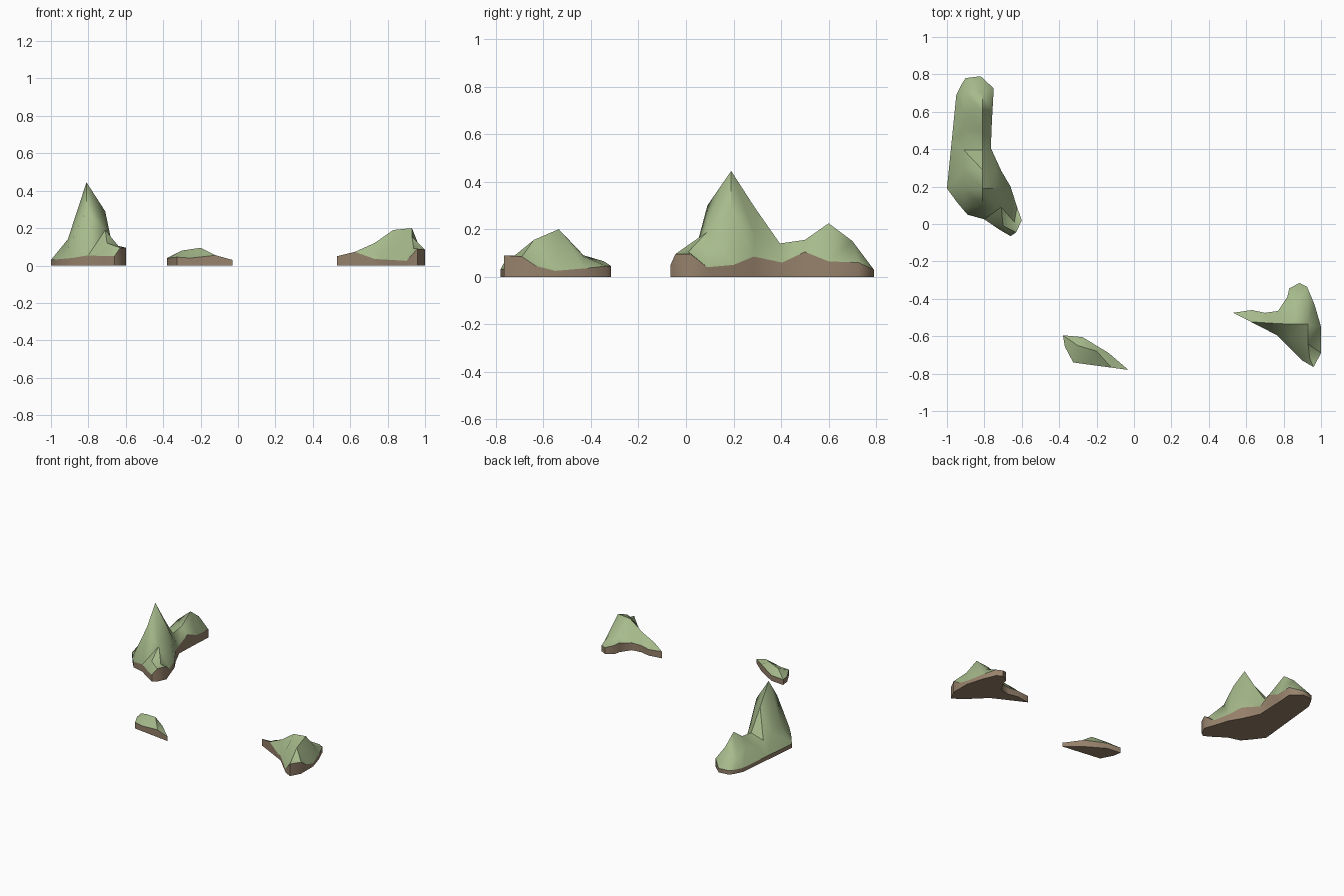
import bpy, bmesh
from mathutils import Vector
from mathutils.geometry import delaunay_2d_cdt


def material(name, rgb):
    m = bpy.data.materials.new(name)
    m.diffuse_color = (*rgb, 1)
    return m


GRASS = material("grass green", (0.385, 0.495, 0.262))
EARTH = material("earth brown", (0.31, 0.225, 0.15))


def island(name, rim, hills):
    """Counter-clockwise shore rim plus hill points -> closed terrain block."""
    pts, n = rim + hills, len(rim)
    flat = [Vector(p[:2]) for p in pts]
    edges = [(i, (i + 1) % n) for i in range(n)]
    out, _, faces, orig, _, _ = delaunay_2d_cdt(flat, edges, [], 1, 1e-5)
    bm = bmesh.new()
    top = [bm.verts.new((v.x, v.y, pts[o[0]][2] if o else 0.05))
           for v, o in zip(out, orig)]
    # grassy surface
    for f in faces:
        face = bm.faces.new([top[i] for i in f])
        face.material_index = 0
        face.normal_update()
        if face.normal.z < 0:
            face.normal_flip()
    # earth cliffs and flat underside, straight down from the shore
    index = {src: i for i, o in enumerate(orig) for src in o}
    ring = [top[index[i]] for i in range(n)]
    low = [bm.verts.new((v.co.x, v.co.y, 0)) for v in ring]
    for i in range(n):
        j = (i + 1) % n
        bm.faces.new((low[i], low[j], ring[j], ring[i])).material_index = 1
    bm.faces.new(low[::-1]).material_index = 1
    bmesh.ops.recalc_face_normals(bm, faces=bm.faces)
    # soft shading on the land, crisp where it meets the cliffs
    for f in bm.faces:
        f.smooth = True
    for e in bm.edges:
        mats = {f.material_index for f in e.link_faces}
        e.smooth = len(mats) == 1 and e.calc_face_angle(0) < 0.9
    me = bpy.data.meshes.new(name)
    bm.to_mesh(me)
    bm.free()
    me.materials.append(GRASS)
    me.materials.append(EARTH)
    bpy.context.collection.objects.link(bpy.data.objects.new(name, me))


# long mountain island on the left
island("mountain_island",
       [(-1, .19, .03), (-.945, .115, .035), (-.89, .05, .04), (-.80, .025, .055),
        (-.72, -.03, .05), (-.66, -.065, .05), (-.63, -.045, .095),
        (-.60, .02, .095), (-.625, .09, .04), (-.66, .20, .05),
        (-.71, .285, .085), (-.765, .405, .06), (-.762, .5, .105),
        (-.757, .6, .065), (-.75, .725, .06), (-.82, .79, .03),
        (-.90, .78, .03), (-.92, .75, .03), (-.95, .69, .03), (-.975, .44, .03)],
       [(-.81, .19, .445), (-.81, .09, .30), (-.71, .19, .29), (-.71, .09, .19),
        (-.70, -.01, .12), (-.64, .01, .105), (-.81, .29, .29), (-.74, .29, .17),
        (-.91, .19, .14), (-.91, .09, .09), (-.91, .29, .13), (-.81, .395, .14),
        (-.91, .395, .11), (-.81, .5, .155), (-.91, .5, .11), (-.81, .6, .225),
        (-.91, .6, .14), (-.81, .7, .15), (-.91, .7, .09)])

# small flat island in the middle
island("small_island",
       [(-.38, -.595, .04), (-.37, -.655, .04), (-.325, -.74, .045),
        (-.255, -.75, .04), (-.12, -.768, .055), (-.03, -.78, .03),
        (-.135, -.69, .05), (-.275, -.605, .04)],
       [(-.30, -.65, .08), (-.20, -.68, .095)])

# three-armed hill island on the right
island("hill_island",
       [(.53, -.475, .05), (.625, -.523, .073), (.73, -.577, .035),
        (.765, -.595, .033), (.90, -.73, .025), (.96, -.765, .09),
        (1, -.69, .085), (1, -.63, .045), (1, -.55, .025), (.965, -.43, .035),
        (.925, -.335, .045), (.885, -.315, .045), (.83, -.345, .065),
        (.82, -.39, .07), (.77, -.465, .055), (.70, -.475, .05), (.63, -.46, .045)],
       [(.83, -.535, .19), (.93, -.535, .20), (.83, -.62, .11), (.93, -.64, .155),
        (.93, -.43, .085), (.86, -.43, .09), (.73, -.53, .12), (.64, -.49, .075),
        (.94, -.72, .09)])
